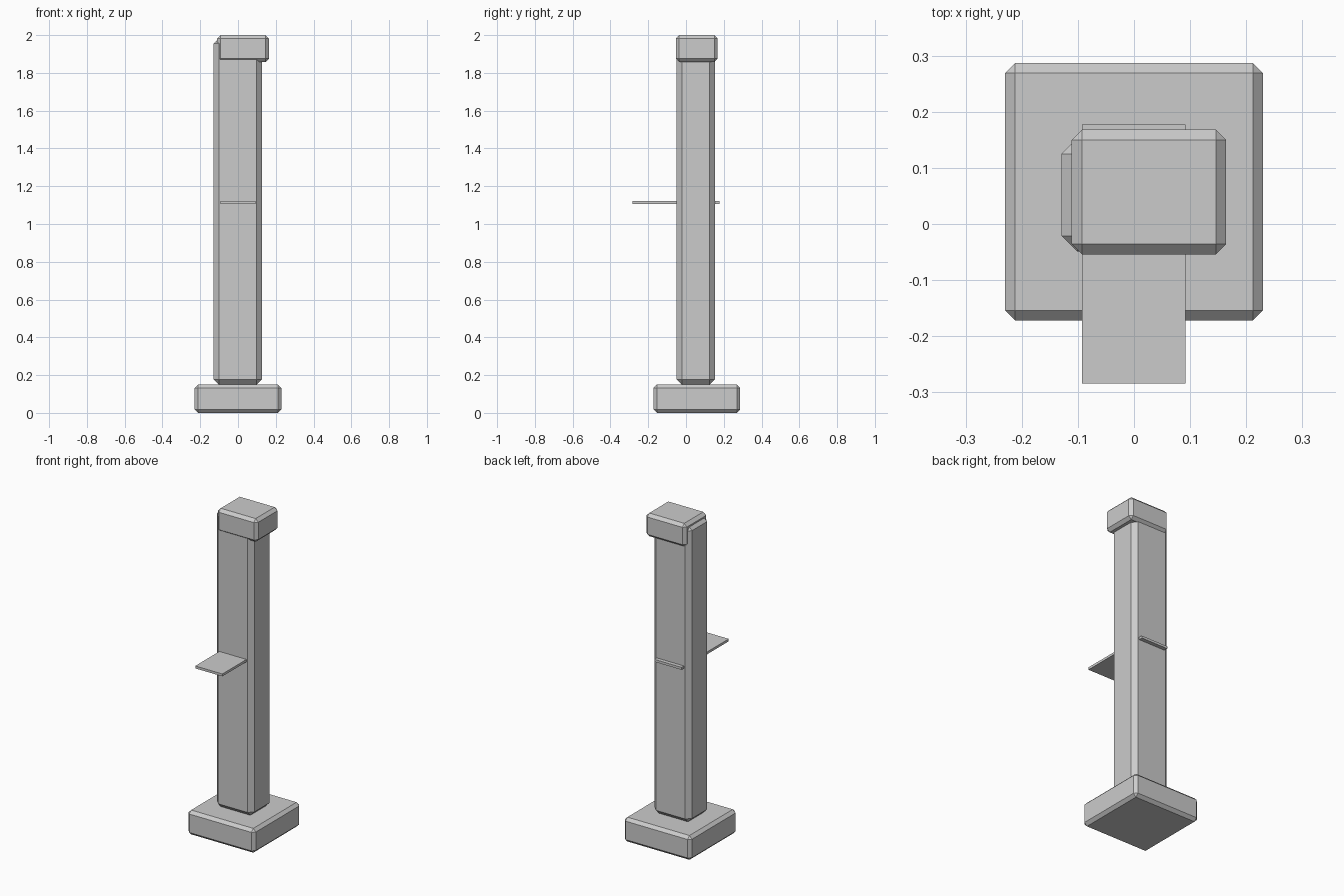
import bpy
from mathutils import Vector

if "Cube" in bpy.data.objects:
    bpy.data.objects.remove(bpy.data.objects["Cube"])


def box(name, lo, hi, chamfer=0.0):
    """Axis-aligned box between two corners, with an optional flat chamfer."""
    lo, hi = Vector(lo), Vector(hi)
    bpy.ops.mesh.primitive_cube_add(size=1, location=(lo + hi) / 2)
    ob = bpy.context.object
    ob.name = name
    for v in ob.data.vertices:
        v.co = v.co * (hi - lo)
    if chamfer:
        mod = ob.modifiers.new("chamfer", 'BEVEL')
        mod.width = chamfer
        mod.segments = 1
        mod.limit_method = 'NONE'
    return ob


# Square foot plate
box("base", (-0.23, -0.172, 0.0), (0.23, 0.287, 0.15), 0.018)
# Tall post
box("column", (-0.129, -0.049, 0.15), (0.127, 0.153, 1.983), 0.028)
# Offset head block
box("cap", (-0.111, -0.054, 1.857), (0.164, 0.168, 2.0), 0.018)
# Thin shelf passing through the post
box("shelf", (-0.093, -0.284, 1.106), (0.092, 0.177, 1.121))
